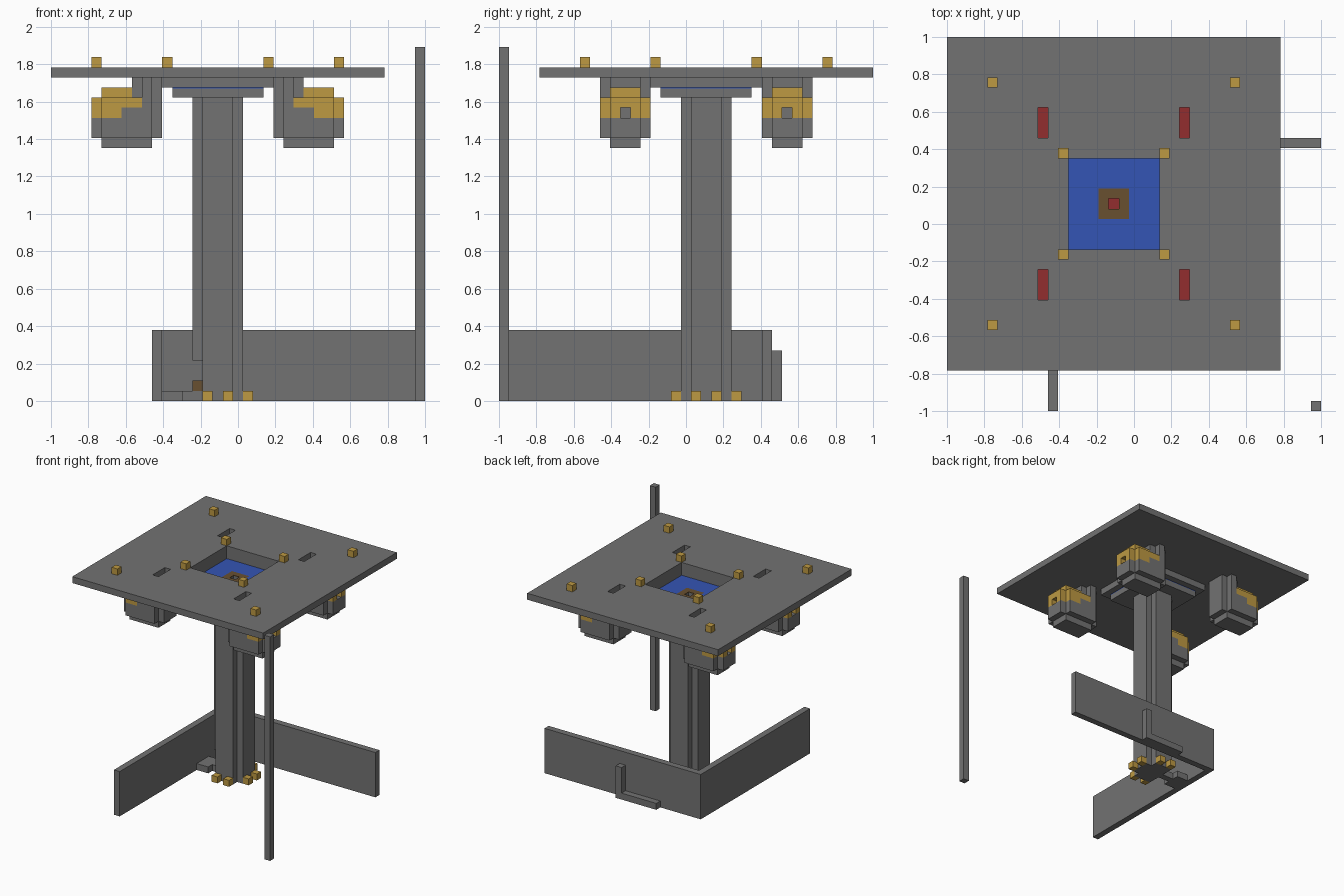
import bpy
import bmesh

if "Cube" in bpy.data.objects:
    bpy.data.objects.remove(bpy.data.objects["Cube"], do_unlink=True)

U = 2 / 37  # one cell; all sizes below are in cells


def material(name, rgb):
    m = bpy.data.materials.new(name)
    m.use_nodes = True
    m.diffuse_color = (*rgb, 1)
    m.node_tree.nodes["Principled BSDF"].inputs["Base Color"].default_value = (*rgb, 1)
    return m


GRAY = material("stone gray", (0.17, 0.17, 0.17))
GOLD = material("gold", (0.51, 0.32, 0.055))
BLUE = material("water blue", (0.034, 0.09, 0.46))
BROWN = material("brown", (0.14, 0.08, 0.03))
RED = material("dark red", (0.29, 0.026, 0.028))


def add_layer(bm, rects, z0, z1, holes=()):
    """Extrude the union of plan rectangles minus holes."""
    allr = list(rects) + list(holes)
    xs = sorted({v for r in allr for v in (r[0], r[2])})
    ys = sorted({v for r in allr for v in (r[1], r[3])})

    def kept(i, j):
        if not (0 <= i < len(xs) - 1 and 0 <= j < len(ys) - 1):
            return False
        x, y = (xs[i] + xs[i + 1]) / 2, (ys[j] + ys[j + 1]) / 2
        hit = lambda r: r[0] < x < r[2] and r[1] < y < r[3]
        return any(map(hit, rects)) and not any(map(hit, holes))

    verts = {}

    def vert(i, j, z):
        if (i, j, z) not in verts:
            verts[i, j, z] = bm.verts.new((xs[i] * U - 1, ys[j] * U - 1, z * U))
        return verts[i, j, z]

    for i in range(len(xs) - 1):
        for j in range(len(ys) - 1):
            if not kept(i, j):
                continue
            ring = [(i, j), (i + 1, j), (i + 1, j + 1), (i, j + 1)]
            bm.faces.new([vert(*p, z1) for p in ring])
            bm.faces.new([vert(*p, z0) for p in reversed(ring)])
            nextcells = [(i, j - 1), (i + 1, j), (i, j + 1), (i - 1, j)]
            for k, cell in enumerate(nextcells):
                if not kept(*cell):
                    a, b = ring[k], ring[(k + 1) % 4]
                    bm.faces.new([vert(*a, z0), vert(*b, z0), vert(*b, z1), vert(*a, z1)])


def part(name, mat, *layers):
    bm = bmesh.new()
    for layer in layers:
        add_layer(bm, *layer)
    mesh = bpy.data.meshes.new(name)
    bm.to_mesh(mesh)
    bm.free()
    mesh.materials.append(mat)
    ob = bpy.data.objects.new(name, mesh)
    bpy.context.collection.objects.link(ob)
    return ob


def stud(x, y):
    return (x, y, x + 1, y + 1)


# Table top with a basin opening and four slots
basin = (12, 16, 21, 25)
slots = [(x, y, x + 1, y + 3) for x in (9, 23) for y in (11, 27)]
part("platform", GRAY, ([(0, 4, 33, 37)], 32, 33, [basin] + slots))
part("platform_studs", GOLD,
     ([stud(x, y) for x in (11, 21) for y in (15, 25)], 33, 34),
     ([stud(x, y) for x in (4, 28) for y in (8, 32)], 33, 34))

# Basin under the top, with water and a drain ring
drain, collar = (16, 20, 17, 21), (15, 19, 18, 22)
part("basin_wall", GRAY, ([(11, 15, 22, 26)], 31, 32, [basin]))
part("basin_floor", GRAY, ([basin], 30, 30.9, [drain]))
part("water", BLUE, ([basin], 30.9, 31, [collar]))
part("drain_ring", BROWN, ([collar], 30.9, 31, [drain]))

# Column with notched corners, a shaft and a low opening on one side
core = [(15, 18, 18, 23), (15, 19, 19, 22)]
part("column", GRAY,
     (core, 0, 1),
     (core, 1, 4, [drain]),
     (core + [(14, 19, 19, 22)], 4, 30, [drain]))
part("shaft_floor", RED, ([drain], 1, 1.1))
part("column_studs", GOLD,
     ([stud(x, y) for x in (15, 17) for y in (17, 23)] + [stud(19, 19), stud(19, 21)], 0, 1))
part("opening_step", GRAY, ([(11, 19, 13, 22), (13, 20, 15, 21)], 0, 1))
part("opening_block", BROWN, ([stud(14, 20)], 1, 2))

# Corner walls, bracket on the back wall and lone post
part("corner_walls", GRAY, ([(10, 26, 37, 27), (10, 0, 11, 27)], 0, 7))
part("wall_bracket", GRAY, ([(17, 27, 24, 28)], 0, 1), ([(23, 27, 24, 28)], 1, 5))
part("post", GRAY, ([(36, 0, 37, 1)], 0, 35))

# Four hanging pods, mirrored left and right
for side in ("right", "left"):
    for end, dy in (("front", 10), ("back", 26)):
        def place(*rects):
            moved = [(a, b + dy, c, d + dy) for a, b, c, d in rects]
            if side == "left":
                moved = [(33 - c, b, 33 - a, d) for a, b, c, d in moved]
            return moved

        chute = place((9, 1, 10, 4))
        bowl = place((4, 1, 11, 4), (5, 0, 10, 5))
        tag = side + "_" + end
        part(tag + "_pod", GRAY,
             (place((5, 1, 10, 4)), 25, 26),
             (bowl, 26, 27),
             (bowl, 27, 28, chute),
             (place((5, 1, 11, 4), (7, 0, 10, 5)), 28, 29, chute),
             (place((8, 1, 11, 4), (9, 0, 10, 5)), 29, 32, chute))
        part(tag + "_pod_cap", GOLD,
             (place((4, 1, 5, 2), (4, 3, 5, 4), (5, 0, 7, 1), (5, 4, 7, 5)), 28, 29),
             (place((4, 1, 8, 4), (5, 0, 9, 1), (5, 4, 9, 5)), 29, 30),
             (place((5, 1, 8, 4)), 30, 31))
        part(tag + "_chute_floor", RED, (chute, 27, 27.1))
